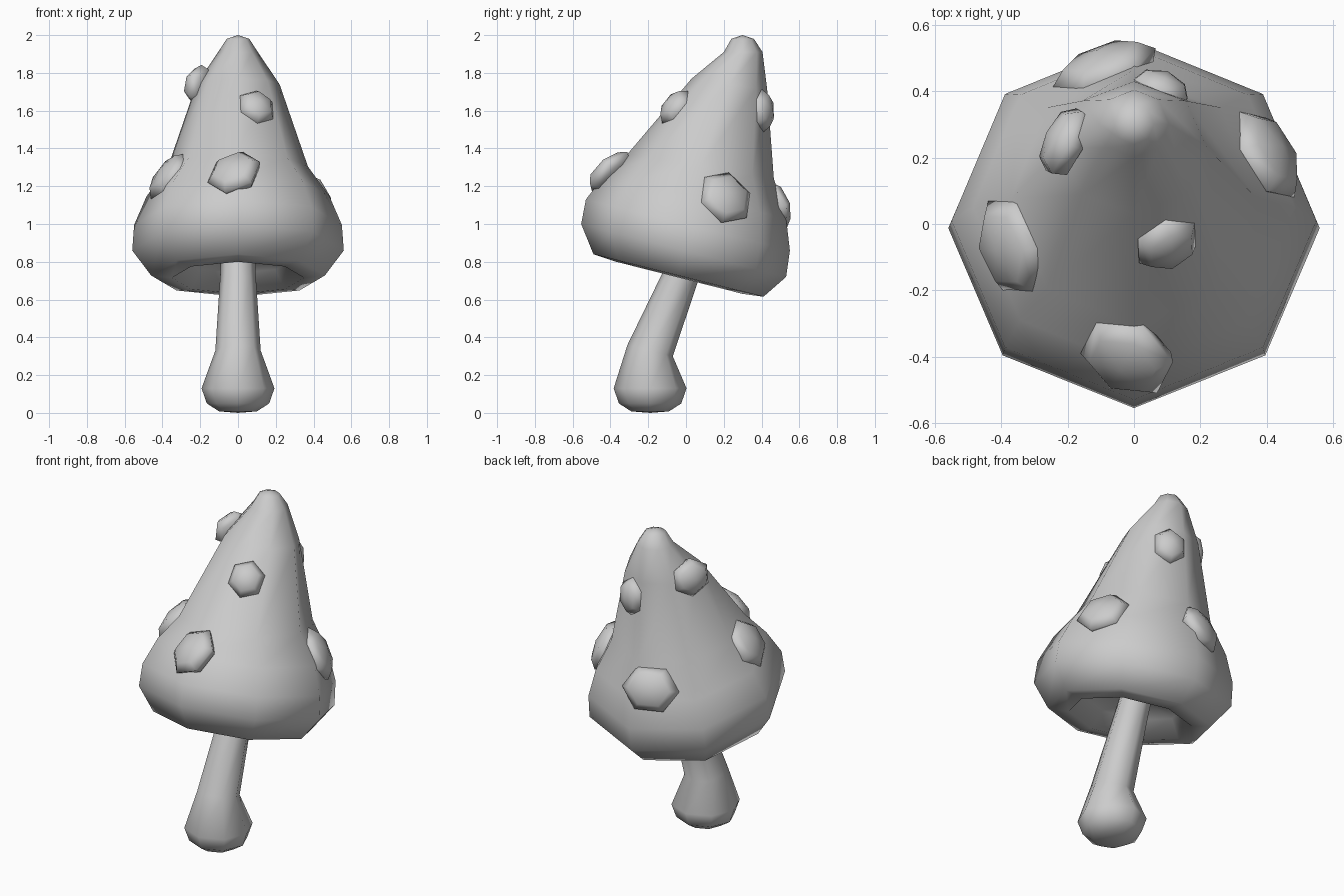
import bpy, bmesh
from math import cos, sin, pi, radians
from mathutils import Vector
from mathutils.bvhtree import BVHTree

if "Cube" in bpy.data.objects:
    bpy.data.objects.remove(bpy.data.objects["Cube"])

grey = bpy.data.materials.new("plain grey")
grey.use_nodes = True
grey.diffuse_color = (0.6, 0.6, 0.6, 1)
grey.node_tree.nodes["Principled BSDF"].inputs["Base Color"].default_value = (0.6, 0.6, 0.6, 1)


def finish(name, bm, angle):
    bmesh.ops.recalc_face_normals(bm, faces=bm.faces)
    mesh = bpy.data.meshes.new(name)
    bm.to_mesh(mesh)
    bm.free()
    mesh.materials.append(grey)
    obj = bpy.data.objects.new(name, mesh)
    bpy.context.collection.objects.link(obj)
    bpy.ops.object.select_all(action='DESELECT')
    obj.select_set(True)
    bpy.context.view_layer.objects.active = obj
    bpy.ops.object.shade_smooth_by_angle(angle=radians(angle))
    return obj


def loft(name, rings, start, end, angle, sides=8):
    """Rings are (front y, front z, back y, back z, half width)."""
    bm = bmesh.new()
    loops = []
    for fy, fz, by, bz, rx in rings:
        front, back = Vector((0, fy, fz)), Vector((0, by, bz))
        mid, half = (front + back) / 2, (back - front) / 2
        loops.append([bm.verts.new(mid + half * sin(a) + Vector((rx * cos(a), 0, 0)))
                      for a in (2 * pi * i / sides for i in range(sides))])
    for lo, hi in zip(loops, loops[1:]):
        for i in range(sides):
            j = (i + 1) % sides
            bm.faces.new((lo[i], lo[j], hi[j], hi[i]))
    for loop, pole in ((loops[0], start), (loops[-1], end)):
        tip = bm.verts.new(pole)
        for i in range(sides):
            bm.faces.new((loop[i], loop[(i + 1) % sides], tip))
    return finish(name, bm, angle)


# Leaning cap with a recessed underside
cap = loft("cap", [
    (-0.27, 0.87, 0.26, 0.74, 0.28),
    (-0.37, 0.80, 0.30, 0.63, 0.35),
    (-0.49, 0.84, 0.41, 0.615, 0.46),
    (-0.555, 1.0, 0.53, 0.72, 0.56),
    (-0.53, 1.13, 0.55, 0.86, 0.55),
    (-0.43, 1.26, 0.53, 1.03, 0.485),
    (-0.31, 1.37, 0.465, 1.24, 0.37),
    (0.03, 1.77, 0.43, 1.71, 0.22),
    (0.20, 1.91, 0.405, 1.91, 0.105),
    (0.24, 1.98, 0.36, 1.98, 0.06)],
    (0, 0.0, 0.86), (0, 0.30, 2.0), 70)

# Bent stem with a bulbous foot
loft("stem", [
    (-0.29, 0.008, -0.09, 0.008, 0.10),
    (-0.355, 0.05, -0.025, 0.05, 0.165),
    (-0.383, 0.13, 0.003, 0.13, 0.193),
    (-0.31, 0.36, -0.07, 0.30, 0.12),
    (-0.13, 0.73, 0.065, 0.70, 0.095),
    (-0.03, 0.94, 0.14, 0.90, 0.085)],
    (0, -0.19, 0), (0, 0.06, 0.93), 70)

# Domed hexagonal spots seated on the cap: centre, width radius, slope radius, turn
surface = BVHTree.FromObject(cap, bpy.context.evaluated_depsgraph_get())
spots = {
    "front_spot": ((-0.02, -0.40, 1.27), 0.15, 0.15, 30),
    "left_spot": ((0.42, 0.22, 1.15), 0.155, 0.155, 10),
    "right_spot": ((-0.38, -0.07, 1.26), 0.16, 0.15, 20),
    "back_spot": ((-0.10, 0.50, 1.11), 0.165, 0.14, 0),
    "upper_front_spot": ((0.10, -0.06, 1.62), 0.105, 0.11, 15),
    "upper_right_spot": ((-0.19, 0.24, 1.73), 0.12, 0.11, 30),
    "upper_back_spot": ((0.09, 0.43, 1.60), 0.10, 0.115, 30)}

for name, (centre, rw, rs, turn) in spots.items():
    spot, normal, _, _ = surface.find_nearest(Vector(centre))
    if normal.dot(spot - Vector((0, 0.1, spot.z))) < 0:
        normal = -normal
    across = Vector((0, 0, 1)).cross(normal).normalized()
    up = normal.cross(across)
    bm = bmesh.new()
    loops = []
    for scale, height in ((0.85, -0.045), (1, 0.0), (0.72, 0.04)):
        loops.append([bm.verts.new(spot + normal * height
                                   + across * cos(a) * rw * scale + up * sin(a) * rs * scale)
                      for a in (radians(turn + 60 * i) for i in range(6))])
    for lo, hi in zip(loops, loops[1:]):
        for i in range(6):
            bm.faces.new((lo[i], lo[(i + 1) % 6], hi[(i + 1) % 6], hi[i]))
    crown = bm.verts.new(spot + normal * 0.06)
    for i in range(6):
        bm.faces.new((loops[-1][i], loops[-1][(i + 1) % 6], crown))
    bm.faces.new(loops[0])
    finish(name, bm, 80)
